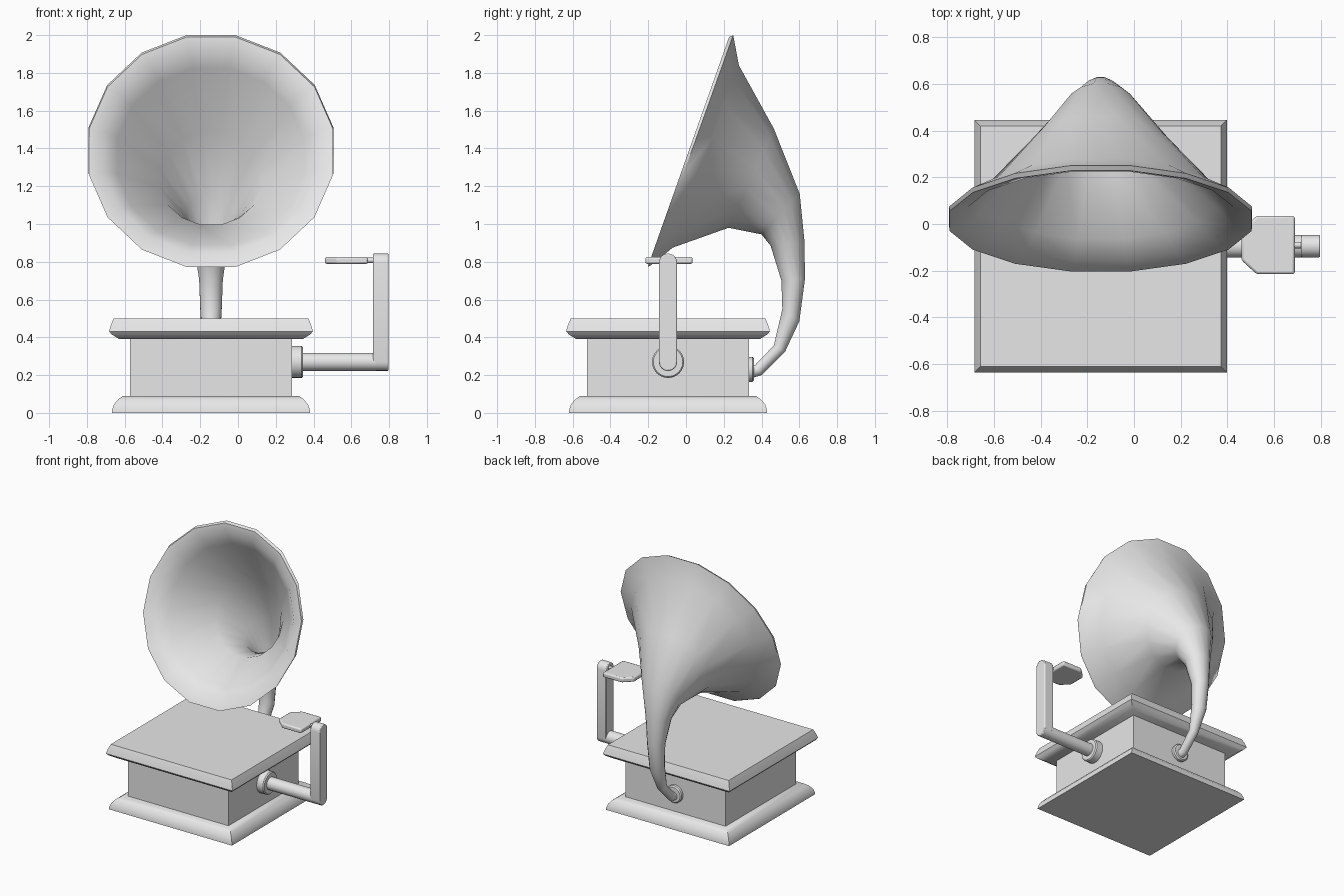
import bpy, bmesh, math

cube = bpy.data.objects.get("Cube")
if cube:
    bpy.data.objects.remove(cube, do_unlink=True)

grey = bpy.data.materials.new("plain grey")
grey.use_nodes = True
grey.diffuse_color = (0.8, 0.8, 0.8, 1)
grey.node_tree.nodes["Principled BSDF"].inputs["Base Color"].default_value = (0.8, 0.8, 0.8, 1)

CX, CY = -0.143, -0.095     # cabinet centre
SHAFT_Z = 0.27              # crank axis height


def loft(name, rings, smooth=35, bevel=0):
    """Skin a list of equal-sized point rings and cap both ends."""
    bm = bmesh.new()
    loops = [[bm.verts.new(p) for p in ring] for ring in rings]
    for a, b in zip(loops, loops[1:]):
        for i in range(len(a)):
            j = (i + 1) % len(a)
            bm.faces.new((a[i], a[j], b[j], b[i]))
    bm.faces.new(loops[0][::-1])
    bm.faces.new(loops[-1])
    bmesh.ops.recalc_face_normals(bm, faces=bm.faces)
    me = bpy.data.meshes.new(name)
    bm.to_mesh(me)
    bm.free()
    me.materials.append(grey)
    ob = bpy.data.objects.new(name, me)
    bpy.context.collection.objects.link(ob)
    bpy.ops.object.select_all(action='DESELECT')
    ob.select_set(True)
    bpy.context.view_layer.objects.active = ob
    bpy.ops.object.shade_smooth_by_angle(angle=math.radians(smooth))
    if bevel:
        mod = ob.modifiers.new("rounded edges", 'BEVEL')
        mod.width = bevel
        mod.segments = 2
        mod.limit_method = 'ANGLE'
        mod.angle_limit = math.radians(40)
    return ob


def square_stack(name, profile):
    """Square tiers from (half width, z) pairs."""
    loft(name, [[(CX + sx * h, CY + sy * h, z)
                 for sx, sy in ((-1, -1), (1, -1), (1, 1), (-1, 1))]
                for h, z in profile])


def turned(name, axis, centre, profile, n=24):
    """Round part along x or y from (position, radius) pairs."""
    rings = []
    for t, r in profile:
        ring = []
        for k in range(n):
            a = 2 * math.pi * k / n
            u, v = centre[0] + r * math.cos(a), centre[1] + r * math.sin(a)
            ring.append((t, u, v) if axis == 'x' else (u, t, v))
        rings.append(ring)
    loft(name, rings)


# Cabinet
square_stack("base_plinth", [(0.525, 0), (0.524, 0.015), (0.514, 0.045),
                             (0.49, 0.073), (0.465, 0.09)])
square_stack("cabinet_body", [(0.428, 0.08), (0.428, 0.40)])
square_stack("cabinet_lid", [(0.485, 0.39), (0.525, 0.415), (0.54, 0.432), (0.53, 0.465), (0.515, 0.5)])

# Crank
turned("crank_flange", 'x', (CY, SHAFT_Z),
       [(0.275, 0.085), (0.337, 0.085), (0.345, 0.078)])
turned("crank_shaft", 'x', (CY, SHAFT_Z), [(0.33, 0.048), (0.73, 0.048)])

arm = []
for k in range(18):
    half = k // 9
    a = math.pi * (k % 9) / 8 + math.pi * half
    arm.append((CY + 0.048 * math.cos(a), (SHAFT_Z, 0.796)[1 - half] + 0.048 * math.sin(a)))
loft("crank_arm", [[(x, y, z) for y, z in arm] for x in (0.715, 0.797)], bevel=0.006)

paddle = [(0.688, -0.215), (0.525, -0.215), (0.46, -0.155),
          (0.46, -0.025), (0.525, 0.035), (0.688, 0.035)]
loft("crank_handle", [[(x, y, z) for x, y in paddle] for z in (0.789, 0.826)], bevel=0.01)
turned("handle_neck", 'x', (-0.09, 0.808), [(0.68, 0.014), (0.72, 0.014)], 12)

# Horn: each ring is given by its outer and inner point in the side plane
outer = [
    ((0.36, 0.188), (0.335, 0.25)),
    ((0.40, 0.20), (0.365, 0.253)),
    ((0.525, 0.325), (0.465, 0.357)),
    ((0.60, 0.485), (0.51, 0.55)),
    ((0.63, 0.71), (0.505, 0.70)),
    ((0.627, 0.91), (0.448, 0.885)),
    ((0.602, 1.16), (0.40, 0.945)),
    ((0.465, 1.505), (0.225, 0.98)),
    ((0.28, 1.84), (-0.07, 0.875)),
    ((0.25, 2.00), (-0.188, 0.78)),
    ((0.228, 1.99), (-0.203, 0.772)),
]


def inset(pair, d):
    """Move both points of a ring toward each other."""
    (y0, z0), (y1, z1) = pair
    s = d / math.hypot(y0 - y1, z0 - z1)
    return ((y0 + (y1 - y0) * s, z0 + (z1 - z0) * s),
            (y1 + (y0 - y1) * s, z1 + (z0 - z1) * s))


lip = ((0.225, 1.918), (-0.155, 0.848))
inside = [lip] + [inset(p, 0.018) for p in outer[8:3:-1]]


def horn_ring(pair, n=16):
    (y0, z0), (y1, z1) = pair
    r = math.hypot(y0 - y1, z0 - z1) / 2 / math.cos(math.pi / n)
    ring = []
    for k in range(n):
        a = math.pi * (2 * k + 1) / n
        c = math.cos(a) / math.cos(math.pi / n) / 2
        ring.append((CX + r * math.sin(a), (y0 + y1) / 2 + c * (y0 - y1),
                     (z0 + z1) / 2 + c * (z0 - z1)))
    return ring


loft("horn", [horn_ring(p) for p in outer + inside], smooth=60)
turned("horn_flange", 'y', (CX, 0.23), [(0.325, 0.066), (0.352, 0.066), (0.36, 0.058)])
